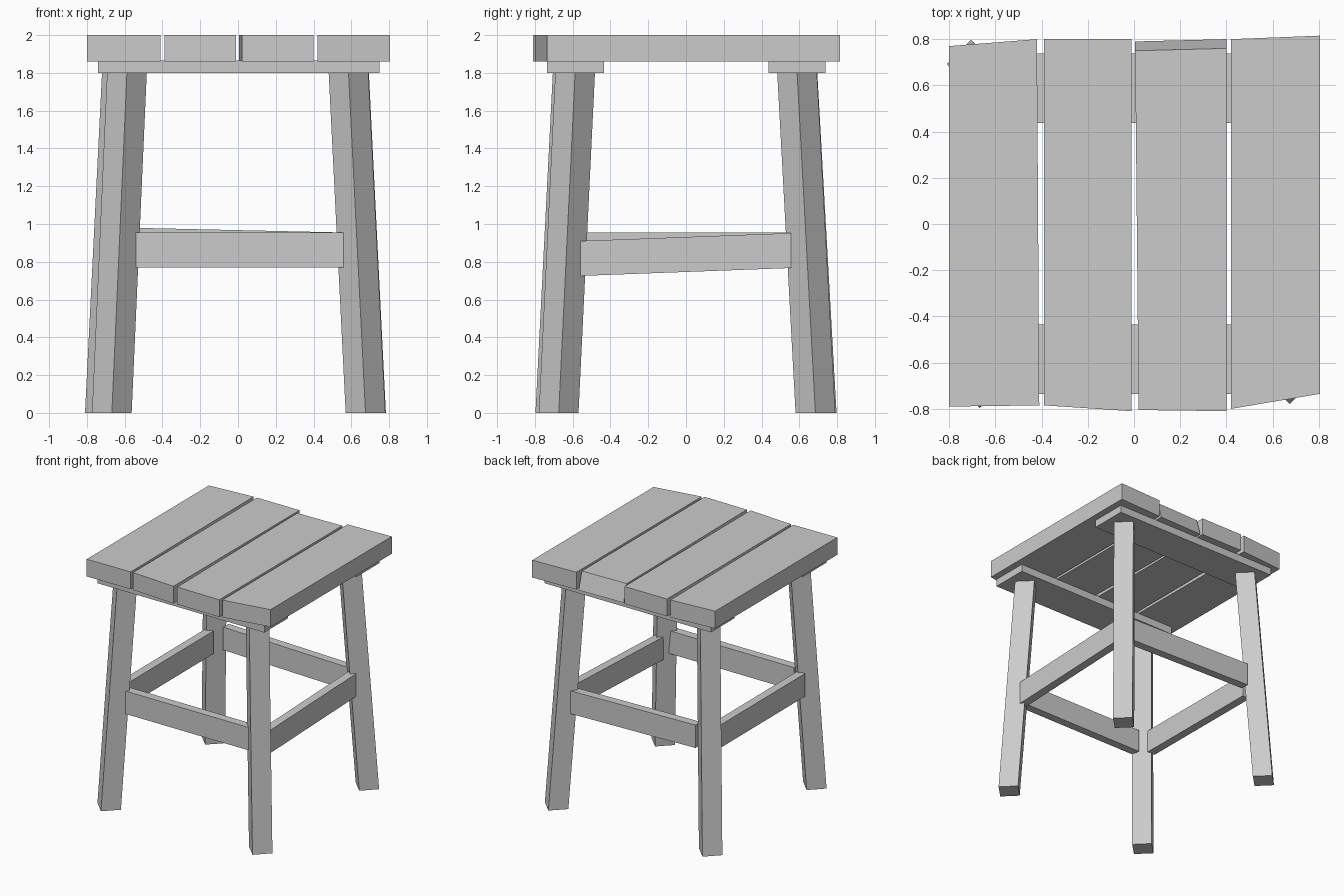
import bpy
import bmesh

if "Cube" in bpy.data.objects:
    bpy.data.objects.remove(bpy.data.objects["Cube"])


def loft(name, bottom, top):
    """Solid between two matching counter-clockwise rings of four points."""
    bm = bmesh.new()
    lo = [bm.verts.new(p) for p in bottom]
    hi = [bm.verts.new(p) for p in top]
    bm.faces.new(lo[::-1])
    bm.faces.new(hi)
    for i in range(4):
        j = (i + 1) % 4
        bm.faces.new((lo[i], lo[j], hi[j], hi[i]))
    bmesh.ops.recalc_face_normals(bm, faces=bm.faces[:])
    mesh = bpy.data.meshes.new(name)
    bm.to_mesh(mesh)
    bm.free()
    obj = bpy.data.objects.new(name, mesh)
    bpy.context.collection.objects.link(obj)
    return obj


def ring(points, z):
    return [(x, y, z) for x, y in points]


# Seat planks with unevenly sawn ends; the last value tilts the back end cut
planks = [
    ([(-.80, -.79), (-.41, -.785), (-.42, .80), (-.80, .77)], 0),
    ([(-.39, -.785), (-.01, -.81), (-.01, .80), (-.39, .80)], 0),
    ([(.02, -.805), (.40, -.81), (.40, .80), (.005, .79)], .04),
    ([(.42, -.80), (.805, -.735), (.805, .815), (.42, .80)], 0),
]
for n, (pts, cut) in enumerate(planks, 1):
    upper = pts[:2] + [(x, y - cut) for x, y in pts[2:]]
    loft(f"seat_plank_{n}", ring(pts, 1.86), ring(upper, 2.0))

# Battens under the seat
for name, y0, y1 in (("front_batten", -.735, -.435), ("back_batten", .437, .738)):
    pts = [(-.74, y0), (.75, y0), (.75, y1), (-.74, y1)]
    loft(name, ring(pts, 1.80), ring(pts, 1.865))


# Splayed square legs turned to face the corners
def diamond(c, z, r=.105):
    x, y = c
    return ring([(x, y - r), (x + r, y), (x, y + r), (x - r, y)], z)


legs = {
    "front_left_leg": ((-.668, -.692), (-.588, -.60)),
    "front_right_leg": ((.675, -.674), (.585, -.587)),
    "back_left_leg": ((-.705, .692), (-.615, .59)),
    "back_right_leg": ((.678, .685), (.588, .588)),
}
for name, (foot, head) in legs.items():
    loft(name, diamond(foot, 0), diamond(head, 1.80))


# Rails between the legs: start and end centre (x, y, bottom z), bar section
def rail(name, a, b, axis, thick=.068, height=.185):
    def end(p):
        out = []
        for s, h in ((-.5, 0), (.5, 0), (.5, height), (-.5, height)):
            q = [p[0], p[1], p[2] + h]
            q[1 - axis] += s * thick
            out.append(q)
        return out
    loft(name, end(a), end(b))


rail("front_rail", (-.548, -.630, .77), (.568, -.630, .77), 0)
rail("back_rail", (-.56, .645, .795), (.56, .640, .77), 0)
rail("left_rail", (-.64, -.56, .77), (-.645, .56, .77), 1)
rail("right_rail", (.630, -.565, .725), (.632, .556, .767), 1)
